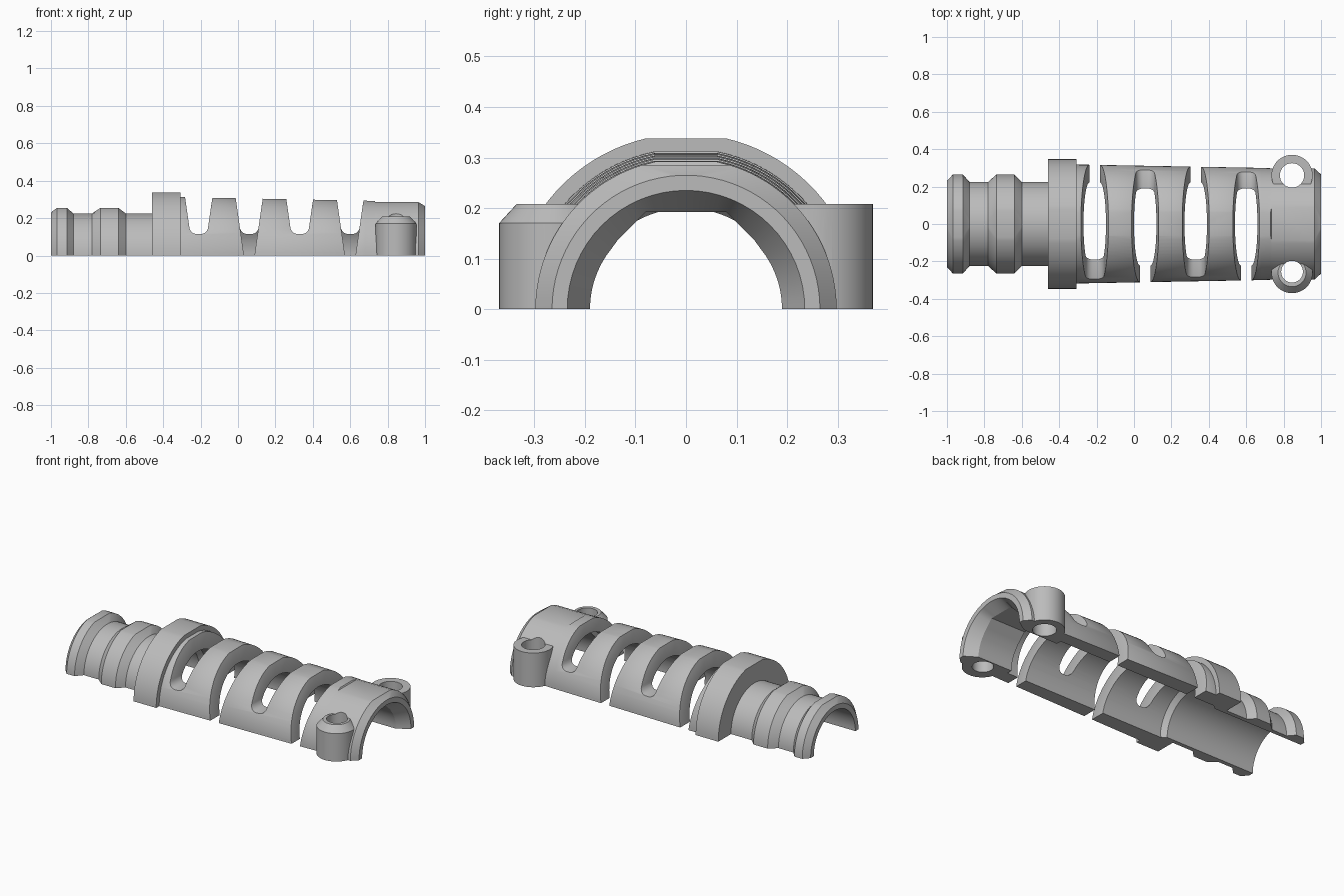
import bpy, bmesh, math

if "Cube" in bpy.data.objects:
    bpy.data.objects.remove(bpy.data.objects["Cube"])

grey = bpy.data.materials.new("plain_grey")
grey.diffuse_color = (0.5, 0.5, 0.5, 1)
grey.use_nodes = True
grey.node_tree.nodes["Principled BSDF"].inputs["Base Color"].default_value = grey.diffuse_color


def loft(name, rings):
    """Closed solid through equally sized rings of points."""
    bm = bmesh.new()
    rows = [[bm.verts.new(p) for p in ring] for ring in rings]
    n = len(rows[0])
    for a, b in zip(rows, rows[1:]):
        for i in range(n):
            j = (i + 1) % n
            bm.faces.new((a[i], a[j], b[j], b[i]))
    bm.faces.new(rows[0])
    bm.faces.new(rows[-1])
    bmesh.ops.recalc_face_normals(bm, faces=bm.faces)
    me = bpy.data.meshes.new(name)
    bm.to_mesh(me)
    bm.free()
    ob = bpy.data.objects.new(name, me)
    bpy.context.collection.objects.link(ob)
    return ob


def combine(ob, other, operation):
    bpy.context.view_layer.objects.active = ob
    mod = ob.modifiers.new("combine", 'BOOLEAN')
    mod.operation, mod.object, mod.solver = operation, other, 'EXACT'
    bpy.ops.object.modifier_apply(modifier=mod.name)
    bpy.data.objects.remove(other)


def half_round(x, r, flat):
    """Half disc with a flat crown at the given height."""
    a = min(math.asin(min(flat / r, 1)), math.radians(87))
    right = [(r * math.cos(a * i / 20), r * math.sin(a * i / 20)) for i in range(21)]
    return [(x, y, z) for y, z in right + [(-y, z) for y, z in reversed(right)]]


def bore_section(x, r, faceted):
    """Half round bore, optionally with eight-sided facets on its roof."""
    pts = [(x, r, -0.1)]
    for i in range(33):
        t = math.pi * i / 32
        q = r
        if faceted and 8 <= i <= 24:
            u = min(t, math.pi - t)
            q = max(r, 0.192 / math.cos(u - math.pi / 4)) if u < math.radians(67.5) else 0.192 / math.sin(u)
        pts.append((x, q * math.cos(t), q * math.sin(t)))
    return pts + [(x, -r, -0.1)]


def disc(x, y, z, r):
    return [(x + r * math.cos(math.tau * i / 48), y + r * math.sin(math.tau * i / 48), z) for i in range(48)]


# ribbed neck, collar, tapered sleeve and clamp end
outline = [
    (-1, .23, .23), (-.968, .265, .255), (-.915, .265, .255), (-.88, .225, .225),
    (-.78, .225, .225), (-.735, .265, .255), (-.64, .265, .255), (-.6, .225, .225),
    (-.46, .225, .225), (-.46, .347, .338), (-.308, .347, .338), (-.308, .318, .312),
    (.68, .3, .293), (.73, .298, .292), (.735, .298, .285), (.965, .298, .285), (1, .265, .265)]
body = loft("strain_relief_half", [half_round(*s) for s in outline])

# screw lugs: the front one has a chamfered top
front_lug = loft("front_lug", [disc(.845, -.26, z, r) for z, r in ((0, .11), (.17, .11), (.208, .075))])
back_lug = loft("back_lug", [disc(.845, .26, z, .11) for z in (0, .208)])
combine(body, front_lug, 'UNION')
combine(body, back_lug, 'UNION')

# bore: narrow neck, wide sleeve, faceted clamp with a flared mouth
bore = loft("bore_cutter", [bore_section(*s) for s in (
    (-1.1, .2, False), (-.4, .2, False), (-.37, .222, False), (.7, .222, False),
    (.7, .19, True), (.93, .19, True), (1, .235, False), (1.1, .235, False))])
combine(body, bore, 'DIFFERENCE')

# screw holes
for y, r in ((-.255, .058), (.26, .065)):
    combine(body, loft("hole_cutter", [disc(.845, y, z, r) for z in (-.1, .5)]), 'DIFFERENCE')


def slot_section(cx, y, is_open):
    """Tapered slot: rounded floor, or running out through the bottom."""
    w = lambda z: .028 + .145 * z
    side = [(w(.5), .5), (w(.155), .155)]
    for i in range(1, 7):
        t = math.pi / 2 * i / 6
        z = .155 - .205 * i / 6
        side.append((w(z), z) if is_open else (w(.155) - .04 * (1 - math.cos(t)), .155 - .04 * math.sin(t)))
    return [(cx + x, y, z) for x, z in side + [(-x, z) for x, z in reversed(side)]]


# flex slots, open alternately at the back and at the front
for k in range(4):
    cx, s = -.21 + .27 * k, 1 if k % 2 == 0 else -1
    slot = loft("slot_cutter", [slot_section(cx, s * y, y > 0) for y in (-.6, -.02, .02, .6)])
    combine(body, slot, 'DIFFERENCE')

# softened outer rims of the slots
bm = bmesh.new()
bm.from_mesh(body.data)
bmesh.ops.remove_doubles(bm, verts=bm.verts, dist=1e-5)
rims = [e for e in bm.edges if len(e.link_faces) == 2 and e.calc_face_angle(0) > .6
        and all(-.3 < v.co.x < .69 and math.hypot(v.co.y, v.co.z) > .28 for v in e.verts)
        and max(v.co.z for v in e.verts) > .01]
bmesh.ops.bevel(bm, geom=rims, offset=.012, segments=2, profile=.5, affect='EDGES', clamp_overlap=True)
bm.to_mesh(body.data)
bm.free()

body.data.materials.clear()
body.data.materials.append(grey)
bpy.ops.object.select_all(action='DESELECT')
body.select_set(True)
bpy.context.view_layer.objects.active = body
bpy.ops.object.shade_smooth_by_angle(angle=math.radians(25))
